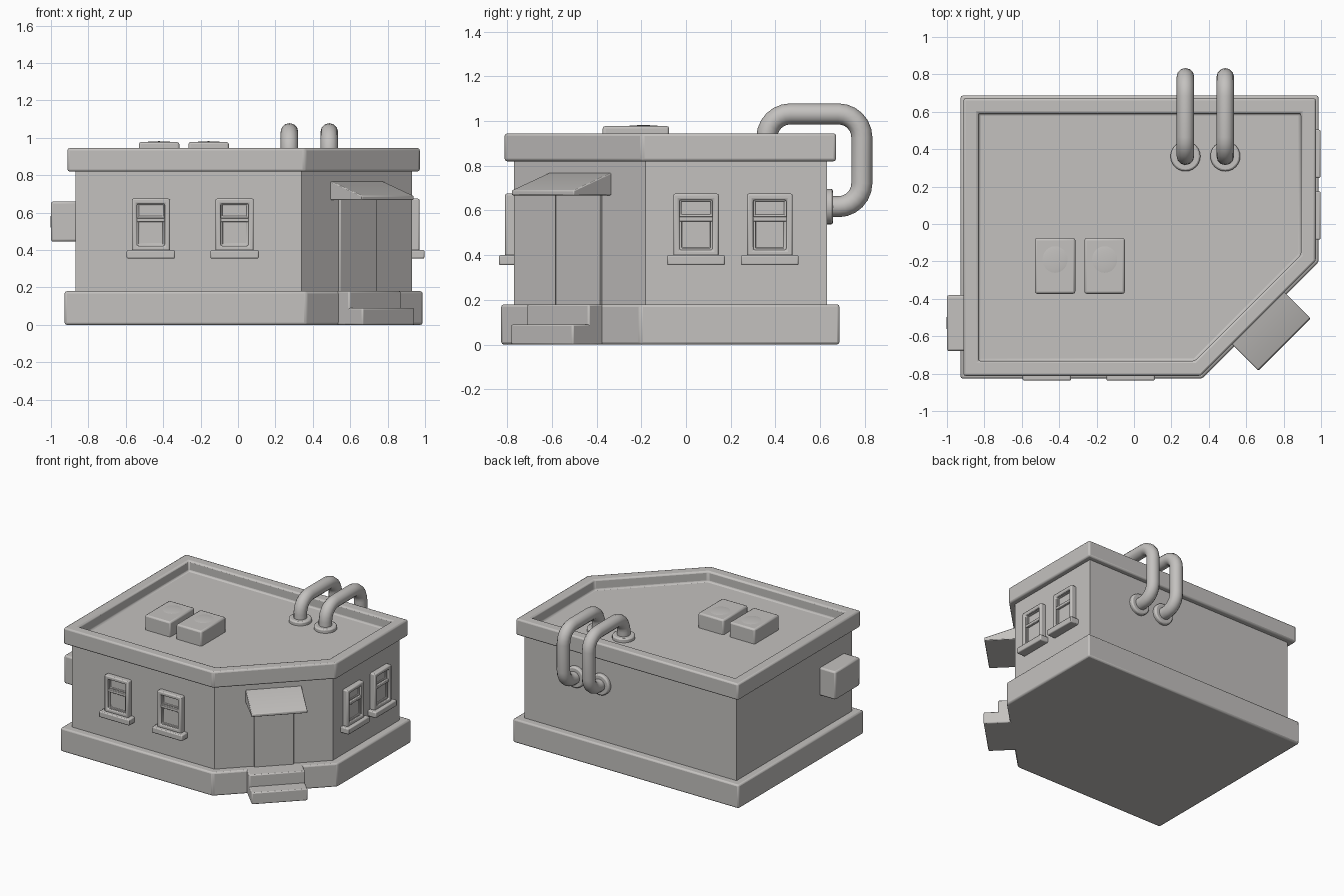
import bpy, bmesh, math
from mathutils import Matrix, Vector

cube = bpy.data.objects.get("Cube")
if cube:
    bpy.data.objects.remove(cube, do_unlink=True)

grey = bpy.data.materials.new("warm_grey")
grey.use_nodes = True
colour = (0.55, 0.535, 0.52, 1)
grey.diffuse_color = colour
bsdf = next(n for n in grey.node_tree.nodes if n.type == 'BSDF_PRINCIPLED')
bsdf.inputs["Base Color"].default_value = colour


def finish(obj, bevel=0):
    """Material, rounded edges and smooth shading."""
    obj.data.materials.append(grey)
    if bevel:
        mod = obj.modifiers.new("Rounded edges", 'BEVEL')
        mod.width, mod.segments, mod.limit_method = bevel, 2, 'ANGLE'
    bpy.ops.object.select_all(action='DESELECT')
    obj.select_set(True)
    bpy.context.view_layer.objects.active = obj
    bpy.ops.object.shade_smooth_by_angle(angle=math.radians(35))
    return obj


def prism(name, points, z0, z1, bevel=0, matrix=Matrix(), rim=0, sink=0):
    """Extruded outline; rim and sink hollow its top into a tray."""
    bm = bmesh.new()
    face = bm.faces.new([bm.verts.new((x, y, z0)) for x, y in points])
    bmesh.ops.recalc_face_normals(bm, faces=[face])
    new = bmesh.ops.extrude_face_region(bm, geom=[face])["geom"]
    bmesh.ops.translate(bm, vec=(0, 0, z1 - z0),
                        verts=[v for v in new if isinstance(v, bmesh.types.BMVert)])
    bmesh.ops.recalc_face_normals(bm, faces=bm.faces)
    if rim:
        bm.normal_update()
        top = max(bm.faces, key=lambda f: f.calc_center_median().z)
        bmesh.ops.inset_region(bm, faces=[top], thickness=rim, use_even_offset=True)
        new = bmesh.ops.extrude_face_region(bm, geom=[top])["geom"]
        bmesh.ops.translate(bm, vec=(0, 0, -sink),
                            verts=[v for v in new if isinstance(v, bmesh.types.BMVert)])
        if top.is_valid:
            bmesh.ops.delete(bm, geom=[top], context='FACES_ONLY')
        bmesh.ops.recalc_face_normals(bm, faces=bm.faces)
    bm.transform(matrix)
    mesh = bpy.data.meshes.new(name)
    bm.to_mesh(mesh)
    bm.free()
    obj = bpy.data.objects.new(name, mesh)
    bpy.context.collection.objects.link(obj)
    return finish(obj, bevel)


def rect(x0, x1, y0, y1):
    return [(x0, y0), (x1, y0), (x1, y1), (x0, y1)]


def outline(grow):
    """Building footprint with one cut corner, grown outward."""
    x0, x1, y0, y1 = -0.87 - grow, 0.93 + grow, -0.77 - grow, 0.63 + grow
    cut = (0.785 + grow) * math.sqrt(2)
    return [(x0, y0), (cut + y0, y0), (x1, x1 - cut), (x1, y1), (x0, y1)]


def facade(x, y, degrees):
    """Frame on a wall: x along it, y up, z outward."""
    return (Matrix.Translation((x, y, 0)) @ Matrix.Rotation(math.radians(degrees), 4, 'Z')
            @ Matrix.Rotation(math.pi / 2, 4, 'X'))


def cylinder(name, location, radius, depth, turn=0):
    bpy.ops.mesh.primitive_cylinder_add(vertices=24, radius=radius, depth=depth,
                                        location=location, rotation=(turn, 0, 0))
    obj = bpy.context.object
    obj.name = name
    return finish(obj, 0.01)


def dome(name, location, scale):
    bpy.ops.mesh.primitive_uv_sphere_add(segments=24, ring_count=12, location=location)
    obj = bpy.context.object
    obj.name, obj.scale = name, scale
    return finish(obj)


# Building shell
prism("foundation", outline(0.057), 0, 0.18, 0.012)
prism("walls", outline(0), 0.17, 0.83)
prism("roof_parapet", outline(0.042), 0.82, 0.945, 0.012, rim=0.08, sink=0.08)


# Sash windows
def window(name, matrix):
    prism(name + "_frame", rect(-0.102, 0.102, 0.395, 0.675), -0.01, 0.04, 0.008, matrix, 0.028, 0.032)
    prism(name + "_lower_sash", rect(-0.076, 0.076, 0.42, 0.565), 0, 0.026, 0.003, matrix, 0.012, 0.01)
    prism(name + "_meeting_rail", rect(-0.076, 0.076, 0.55, 0.572), 0, 0.034, 0.004, matrix)
    prism(name + "_upper_sash", rect(-0.076, 0.076, 0.57, 0.652), 0, 0.018, 0.003, matrix, 0.01, 0.008)
    prism(name + "_sill", rect(-0.129, 0.129, 0.355, 0.4), -0.01, 0.067, 0.007, matrix)


for side, x in (("right", -0.466), ("left", -0.018)):
    window("front_window_" + side, facade(x, -0.77, 0))
for side, y in (("front", 0.045), ("back", 0.375)):
    window("side_window_" + side, facade(0.93, y, 90))

# Corner entrance on the cut wall
corner = facade(0.635, -0.475, 45)
prism("door", rect(-0.14, 0.14, 0.17, 0.69), -0.02, 0.015, 0.004, corner)
prism("upper_step", rect(-0.197, 0.197, 0, 0.18), 0, 0.14, 0.008, corner)
prism("lower_step", rect(-0.197, 0.197, 0, 0.09), 0.1, 0.241, 0.008, corner)
side_on = corner @ Matrix.Rotation(math.pi / 2, 4, 'Y')
prism("awning", [(0.02, 0.668), (-0.236, 0.668), (-0.236, 0.69), (0, 0.768), (0.02, 0.768)],
      -0.197, 0.197, 0.005, side_on)

# Roof units and the wall unit, each with a faint domed cover
for side, x in (("right", -0.422), ("left", -0.157)):
    prism("roof_unit_" + side, rect(x - 0.108, x + 0.108, -0.373, -0.075), 0.85, 0.978, 0.012)
    dome("roof_unit_cover_" + side, (x, -0.19, 0.972), (0.085, 0.09, 0.01))
prism("wall_unit", rect(-1, -0.86, -0.68, -0.38), 0.445, 0.66, 0.012)
dome("wall_unit_cover", (-0.992, -0.53, 0.552), (0.01, 0.085, 0.08))


# Bent pipes from roof to back wall
def rounded(corners, radius, steps=6):
    pts = [Vector(corners[0])]
    for a, b, c in zip(corners, corners[1:], corners[2:]):
        a, b, c = Vector(a), Vector(b), Vector(c)
        u, v = (a - b).normalized(), (c - b).normalized()
        for i in range(steps + 1):
            t = i / steps * math.pi / 2
            pts.append(b + radius * (u * (1 - math.sin(t)) + v * (1 - math.cos(t))))
    return pts + [Vector(corners[-1])]


for side, x in (("right", 0.275), ("left", 0.488)):
    path = rounded([(x, 0.362, 0.85), (x, 0.362, 1.032), (x, 0.787, 1.032),
                    (x, 0.787, 0.617), (x, 0.62, 0.617)], 0.105)
    curve = bpy.data.curves.new("pipe_" + side, 'CURVE')
    curve.dimensions, curve.bevel_depth, curve.bevel_resolution = '3D', 0.047, 4
    spline = curve.splines.new('POLY')
    spline.points.add(len(path) - 1)
    for point, co in zip(spline.points, path):
        point.co = (*co, 1)
    pipe = bpy.data.objects.new("pipe_" + side, curve)
    bpy.context.collection.objects.link(pipe)
    bpy.ops.object.select_all(action='DESELECT')
    pipe.select_set(True)
    bpy.context.view_layer.objects.active = pipe
    bpy.ops.object.convert(target='MESH')
    finish(bpy.context.object)
    cylinder("roof_flange_" + side, (x, 0.362, 0.875), 0.08, 0.04)
    cylinder("wall_flange_" + side, (x, 0.638, 0.617), 0.08, 0.04, math.pi / 2)
